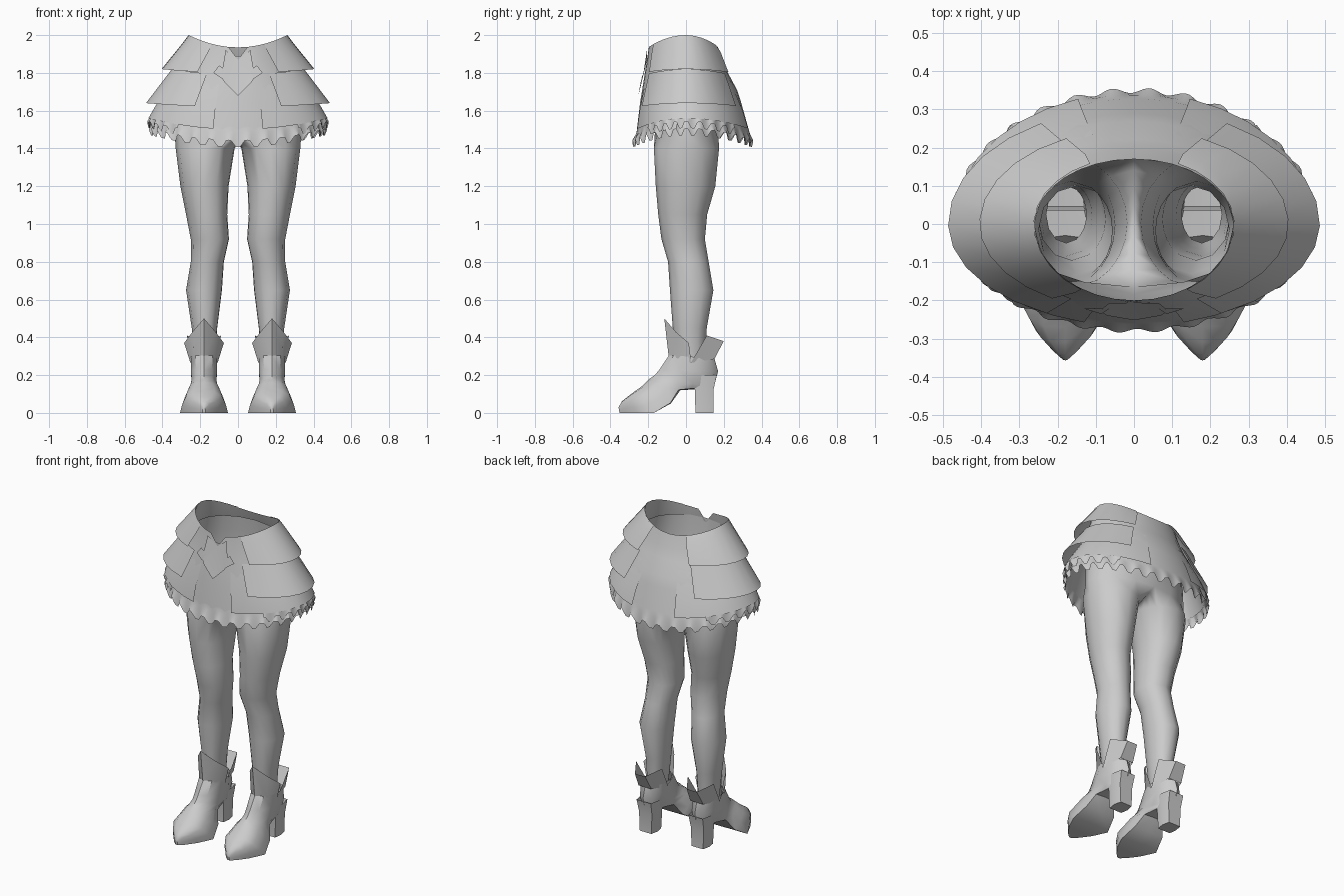
import bpy, math
from math import sin, cos, pi, radians, tanh

if "Cube" in bpy.data.objects:
    bpy.data.objects.remove(bpy.data.objects["Cube"])

grey = bpy.data.materials.new("soft_grey")
grey.diffuse_color = (0.6, 0.6, 0.6, 1)
grey.use_nodes = True
grey.node_tree.nodes["Principled BSDF"].inputs["Base Color"].default_value = grey.diffuse_color


def make(name, verts, faces, mirror=False, angle=40):
    """Mesh object, smooth shaded with sharp edges, optionally mirrored in x."""
    me = bpy.data.meshes.new(name)
    me.from_pydata(verts, [], faces)
    me.materials.append(grey)
    ob = bpy.data.objects.new(name, me)
    bpy.context.collection.objects.link(ob)
    if mirror:
        m = ob.modifiers.new("Mirror", 'MIRROR')
        m.use_clip = True
        m.merge_threshold = 0.001
    bpy.ops.object.select_all(action='DESELECT')
    ob.select_set(True)
    bpy.context.view_layer.objects.active = ob
    bpy.ops.object.shade_smooth_by_angle(angle=radians(angle))
    return ob


def loft(rings, closed=True, caps=()):
    """Vertices and quads joining rings of equal length."""
    n = len(rings[0])
    verts = [p for r in rings for p in r]
    faces = []
    for i in range(len(rings) - 1):
        for j in range(n if closed else n - 1):
            k = (j + 1) % n
            faces.append((i*n + j, i*n + k, (i+1)*n + k, (i+1)*n + j))
    for c in caps:
        faces.append(tuple(range(c*n, c*n + n)))
    return verts, faces


def oval(t, a, front, back, z):
    """Point on an oval with separate front and back depth."""
    s = sin(t)
    return (a*cos(t), s*(front if s < 0 else back), z)


# ---- hips and legs: D-shaped top rings split into one leg, then mirrored
outer = [radians(-90 + 22.5*i) for i in range(9)]
verts, faces = [], []
for a, f, b, z in ((.262, .204, .172, 1.89), (.285, .2, .182, 1.8),
                   (.325, .185, .195, 1.62), (.335, .165, .185, 1.48)):
    verts += [(max(0, p[0]) if 0 < i < 8 else 0, p[1], p[2])
              for i, p in enumerate(oval(t, a, f, b, z) for t in outer)]
for r in range(3):
    for j in range(8):
        q = r*9 + j
        faces.append((q, q + 9, q + 10, q + 1))
top = list(range(27, 36))
for i in range(1, 8):                       # crotch line, dipping in the middle
    u = i / 8
    top.append(len(verts))
    verts.append((0, .185 - .35*u, 1.48 - .05*sin(pi*u)))
leg_angles = [radians(-120 + 30*i) for i in range(9)] + \
             [radians(120 + 15*i) for i in range(1, 8)]
leg_rows = [(1.40, .018, .33, -.17, .175), (1.2, .05, .305, -.16, .155),
            (1.05, .057, .275, -.147, .112), (.92, .048, .25, -.13, .10),
            (.8, .075, .25, -.095, .12), (.65, .085, .275, -.085, .145),
            (.45, .11, .245, -.07, .11), (.27, .125, .23, -.05, .10)]
prev = top
for z, x0, x1, y0, y1 in leg_rows:
    ring = []
    for t in leg_angles:
        ring.append(len(verts))
        verts.append(((x0+x1)/2 + (x1-x0)/2*cos(t), (y0+y1)/2 + (y1-y0)/2*sin(t), z))
    for j in range(16):
        k = (j + 1) % 16
        faces.append((prev[j], ring[j], ring[k], prev[k]))
    prev = ring
make("hips_and_legs", verts, faces, True, 60)


# ---- boots
CX = .18
shaft_half = [(0, 0), (.1, .6), (.35, .95), (.65, .95), (.9, .6), (1, 0)]
foot_half = [(0, 0), (.03, .45), (.27, .76), (.65, .92), (1, 1), (1, 0)]


def boot_ring(fy, fz, by, bz, w, k):
    half = [(s0 + (s1-s0)*k, w0 + (w1-w0)*k)
            for (s0, w0), (s1, w1) in zip(shaft_half, foot_half)]
    pts = half + [(s, -x) for s, x in half[-2:0:-1]]
    return [(CX + x*w, fy + (by-fy)*s, fz + (bz-fz)*s) for s, x in pts]


sections = [(-.09, .305, .15, .29, .074, 0),
            (-.14, .23, .17, .22, .072, 0), (-.165, .2, .145, .13, .07, 0),
            (-.2, .175, .05, .125, .075, .2), (-.215, .16, -.03, .12, .085, .5),
            (-.235, .14, -.08, .05, .11, .8), (-.27, .115, -.17, 0, .127, 1),
            (-.31, .085, -.26, 0, .085, 1), (-.34, .06, -.325, 0, .037, 1),
            (-.357, .03, -.352, 0, .008, 1)]
v, f = loft([boot_ring(*s) for s in sections], caps=(9,))
make("boot", v, f, True)

# block heel
heel = []
for z, y0, y1, w in ((.2, .035, .163, .062), (.12, .047, .145, .056), (0, .05, .145, .05)):
    heel.append([(CX + x*w, y0 + (y1-y0)*u, z) for x, u in
                 ((-.85, 0), (.85, 0), (1, .5), (.8, 1), (-.8, 1), (-1, .5))])
v, f = loft(heel, caps=(2,))
make("boot_heel", v, f, True, 30)

# pointed front cuff and flared back cuff
front_top = [(-.105, .015, .37), (-.06, -.055, .43), (0, -.115, .5), (.06, -.055, .43), (.105, .015, .37)]
front_low = [(-.072, .028, .265), (-.055, -.05, .29), (0, -.092, .3), (.055, -.05, .29), (.072, .028, .265)]
back_top = [(.09, .11, .41), (.035, .2, .38), (-.035, .2, .38), (-.09, .11, .41)]
back_low = [(.074, .026, .265), (.045, .15, .285), (-.045, .15, .285), (-.074, .026, .265)]
for name, rows in (("boot_front_cuff", (front_top, front_low)), ("boot_back_cuff", (back_top, back_low))):
    v, f = loft([[(CX + x, y, z) for x, y, z in r] for r in rows], closed=False)
    make(name, v, f, True, 50)


# ---- skirt: each row is (half width, front depth, back depth, side z, middle z)
def skirt_layer(name, rows, start, end, segs, mirror=True, notch=False, wave=0, count=30):
    full = end - start >= 360
    rings = []
    for r, (a, fr, bk, zs, zm) in enumerate(rows):
        ring = []
        for i in range(segs if full else segs + 1):
            t = radians(start + (end - start)*i/segs)
            z = zm + (zs - zm)*cos(t)**2
            g = 1
            if notch and r == 0 and abs(t + pi/2) < .01:
                z = 1.87
            if wave and r == len(rows) - 1:      # squared scallops
                g = 1 + wave*sin(count*t + 1)
                z += .018*tanh(2.5*cos(count*t))
            ring.append(oval(t, a*g, fr*g, bk*g, z))
        rings.append(ring)
    v, f = loft(rings, closed=full)
    return make(name, v, f, mirror)


skirt_layer("skirt_base", [(.26, .2, .17, 2.0, 1.935), (.285, .208, .196, 1.91, 1.86),
                           (.33, .218, .222, 1.8, 1.8), (.375, .232, .27, 1.71, 1.71),
                           (.40, .242, .29, 1.65, 1.65), (.445, .26, .332, 1.53, 1.5)],
            -90, 270, 32, mirror=False, notch=True)
skirt_layer("hem_ruffle", [(.44, .257, .328, 1.545, 1.515), (.452, .263, .338, 1.53, 1.48),
                           (.463, .28, .35, 1.487, 1.425)],
            -90, 270, 240, mirror=False, wave=.02)
skirt_layer("upper_panel", [(.262, .202, .176, 2.0, 1.935), (.29, .212, .203, 1.963, 1.9),
                            (.405, .23, .25, 1.82, 1.8)],
            -58, 64, 10)
skirt_layer("middle_panel", [(.35, .222, .238, 1.82, 1.79), (.487, .265, .305, 1.64, 1.62)],
            -62, 60, 10)
skirt_layer("lower_panel", [(.352, .222, .245, 1.75, 1.76), (.44, .255, .315, 1.62, 1.6),
                            (.474, .268, .345, 1.56, 1.5)], -74, 72, 14)
skirt_layer("side_ruffle", [(.46, .262, .335, 1.58, 1.52), (.475, .272, .346, 1.525, 1.46)],
            -48, 48, 64, wave=.012)

# folded pointed collar at the front of the waist
make("front_collar",
     [(0, -.206, 1.87), (.065, -.207, 1.92), (.09, -.228, 1.78), (.07, -.24, 1.75), (0, -.252, 1.68)],
     [(0, 4, 3), (0, 3, 2, 1)], True)
make("collar_tip", [(.065, -.222, 1.81), (.1, -.222, 1.84), (.13, -.222, 1.8), (.085, -.236, 1.77)],
     [(0, 3, 2, 1)], True)
